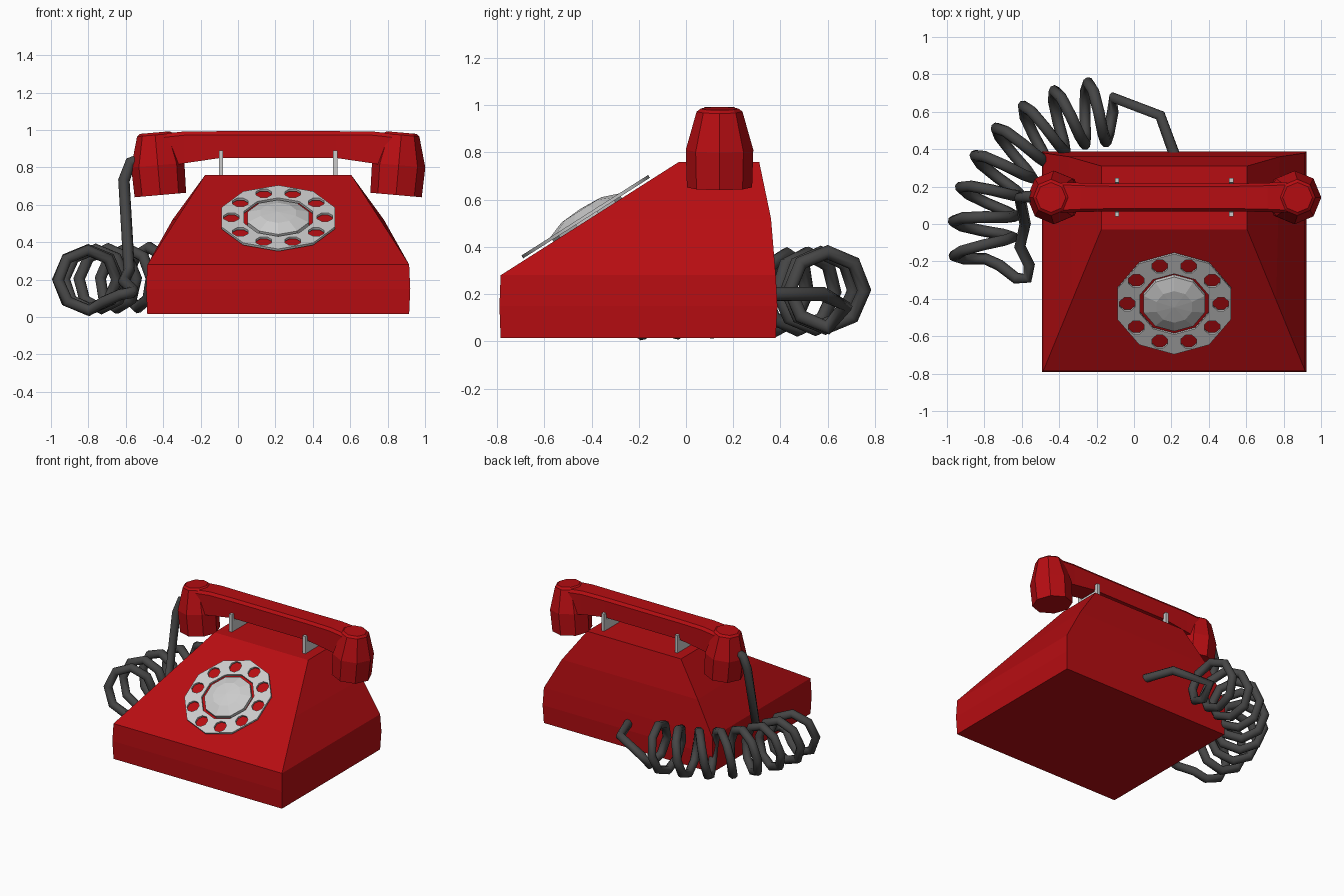
import bpy, bmesh
from math import sin, cos, pi, radians, atan2
from mathutils import Vector, Matrix

if "Cube" in bpy.data.objects:
    bpy.data.objects.remove(bpy.data.objects["Cube"])

CX = 0.215   # the telephone sits right of centre, the cord on its left


def material(name, rgb):
    m = bpy.data.materials.new(name)
    m.diffuse_color = (*rgb, 1)
    m.use_nodes = True
    m.node_tree.nodes["Principled BSDF"].inputs["Base Color"].default_value = m.diffuse_color
    return m


RED = material("red", (0.47, 0.004, 0.006))
BLACK = material("dark_grey", (0.06, 0.06, 0.06))


def loft(name, rings, mat=None, matrix=None, tip=None):
    """Skin equal-length point rings, cap both ends; tip raises a centre point on the last cap."""
    bm = bmesh.new()
    loops = [[bm.verts.new(p) for p in r] for r in rings]
    n = len(loops[0])
    for a, b in zip(loops, loops[1:]):
        for i in range(n):
            j = (i + 1) % n
            bm.faces.new((a[i], a[j], b[j], b[i]))
    bm.faces.new(loops[0][::-1])
    end = bm.faces.new(loops[-1])
    bm.normal_update()
    if tip:
        bmesh.ops.poke(bm, faces=[end], offset=tip)
    bmesh.ops.recalc_face_normals(bm, faces=bm.faces)
    me = bpy.data.meshes.new(name)
    bm.to_mesh(me)
    bm.free()
    ob = bpy.data.objects.new(name, me)
    bpy.context.collection.objects.link(ob)
    if mat:
        me.materials.append(mat)
    if matrix:
        ob.matrix_world = matrix
    return ob


def polygon(n, r, z=0.0, start=0.0, x=0.0, y=0.0):
    return [(x + r * cos(start + 2 * pi * i / n), y + r * sin(start + 2 * pi * i / n), z)
            for i in range(n)]


def curve_object(name, paths, cyclic, **settings):
    cu = bpy.data.curves.new(name, 'CURVE')
    for key, value in settings.items():
        setattr(cu, key, value)
    for pts in paths:
        s = cu.splines.new('POLY')
        s.points.add(len(pts) - 1)
        for p, co in zip(s.points, pts):
            p.co = (*co, 1)
        s.use_cyclic_u = cyclic
    ob = bpy.data.objects.new(name, cu)
    bpy.context.collection.objects.link(ob)
    bpy.ops.object.select_all(action='DESELECT')
    ob.select_set(True)
    bpy.context.view_layer.objects.active = ob
    bpy.ops.object.convert(target='MESH')
    return bpy.context.view_layer.objects.active


# Body: z, front half width, back half width, front y, back y
levels = [(0.015, 0.70, 0.70, -0.785, 0.38),
          (0.15, 0.706, 0.706, -0.79, 0.387),
          (0.28, 0.70, 0.70, -0.785, 0.38),
          (0.52, 0.545, 0.565, -0.407, 0.36),
          (0.76, 0.39, 0.39, -0.03, 0.31)]
loft("body", [[(CX - f, y0, z), (CX + f, y0, z), (CX + b, y1, z), (CX - b, y1, z)]
              for z, f, b, y0, y1 in levels], RED)

# Dial on the sloping front
slope = Matrix.Translation((CX, -0.425, 0.528)) @ Matrix.Rotation(atan2(0.48, 0.755), 4, 'X')
holes = [polygon(8, 0.045, x=0.25 * cos(i * pi / 5), y=0.25 * sin(i * pi / 5), start=pi / 8)
         for i in range(10)]
ring = curve_object("dial_ring",
                    [polygon(10, 0.318, start=pi / 10), polygon(10, 0.192, start=pi / 10)] + holes,
                    True, dimensions='2D', fill_mode='BOTH', extrude=0.007)
ring.matrix_world = slope
loft("dial_centre", [polygon(10, r, z, pi / 10) for r, z in
                     ((0.172, -0.02), (0.172, 0.007), (0.10, 0.034))],
     matrix=slope, tip=0.006)

# Cradle forks
fork = [(0.04, 0.74), (0.245, 0.74), (0.245, 0.89), (0.222, 0.89),
        (0.215, 0.84), (0.07, 0.84), (0.063, 0.89), (0.04, 0.89)]
for side, s in (("left", -1), ("right", 1)):
    x = CX + 0.305 * s + 0.02
    loft(f"cradle_fork_{side}", [[(x + d, y, z) for y, z in fork] for d in (-0.031, -0.009)])

# Handset grip: offset from centre, half width, bottom, top
HY = 0.142
half = [(0.31, 0.074, 0.85, 0.993), (0.50, 0.078, 0.822, 0.992), (0.66, 0.085, 0.79, 0.975)]
sections = [(-d, w, b, t) for d, w, b, t in reversed(half)] + half
loft("handset_grip", [[(CX + d, HY + y, z) for y, z in
                       ((-w, b), (w, b), (w, t - 0.02), (w - 0.015, t), (0.015 - w, t), (-w, t - 0.02))]
                      for d, w, b, t in sections], RED)

# Ear and mouth cups, tilted slightly outward
for side, s in (("left", -1), ("right", 1)):
    tilt = Matrix.Translation((CX + 0.63 * s, HY, 0.652)) @ Matrix.Rotation(radians(5) * s, 4, 'Y')
    loft(f"handset_cup_{side}", [polygon(8, r, z) for r, z in
                                 ((0.138, 0), (0.143, 0.16), (0.097, 0.322), (0.08, 0.335))],
         RED, tilt)

# Coiled cord: lead from the handset, helix along an arc, lead into the body back
STEPS, TURNS, H, R = 8, 8, 0.16, 0.66
path = [(-0.50, 0.145, 0.85), (-0.575, 0.145, 0.825), (-0.61, 0.14, 0.73), (-0.582, 0.0, 0.25),
        (-0.61, -0.12, 0.19), (-0.56, -0.22, 0.14), (-0.57, -0.29, 0.13),
        (-0.63, -0.29, 0.12), (-0.72, -0.22, 0.08)]
for i in range(STEPS * TURNS + 1):
    t = i / STEPS
    phi = 2 * pi * (t - 0.25)
    a = radians(191 - 13 * t)
    rad = R + H * cos(phi)
    path.append((-0.148 + rad * cos(a), -0.06 + rad * sin(a),
                 0.195 + 0.003 * t + H * sin(phi)))
path += [(-0.11, 0.675, 0.15), (0.14, 0.58, 0.20), (0.22, 0.36, 0.20)]
cord = curve_object("coiled_cord", [path], False, dimensions='3D', fill_mode='FULL',
                    bevel_depth=0.031, bevel_resolution=2, use_fill_caps=True)
cord.data.materials.append(BLACK)
cord.data.shade_smooth()
